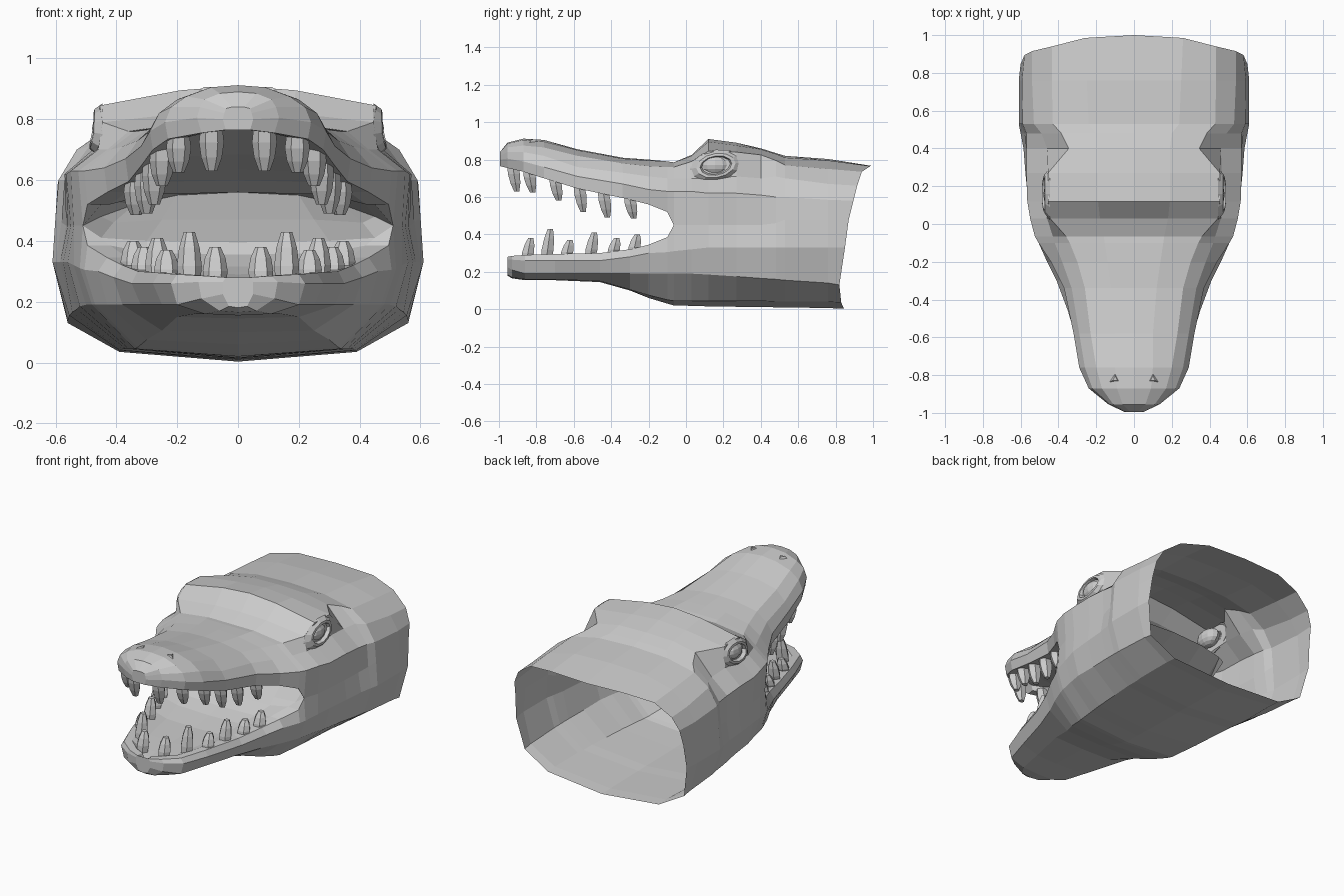
import bpy, bmesh, math
from mathutils import Vector, Matrix


def make(name, parts):
    """Loft half sections (x >= 0), close the front end and mirror across x.
    Each part is (sections, index of the lip point in a section)."""
    bm = bmesh.new()
    for sections, lip in parts:
        grid = [[bm.verts.new(p) for p in s] for s in sections]
        for a, b in zip(grid, grid[1:]):
            for i in range(len(a) - 1):
                bm.faces.new((a[i], a[i + 1], b[i + 1], b[i]))
        p = sections[0][lip]
        front = bm.verts.new((0, p.y, p.z))
        bm.faces.new([front] + grid[0] if lip == 0 else grid[0] + [front])
    bmesh.ops.duplicate(bm, geom=bm.verts[:] + bm.edges[:] + bm.faces[:])
    half = len(bm.verts) // 2
    for v in list(bm.verts)[half:]:
        v.co.x *= -1
    bmesh.ops.remove_doubles(bm, verts=bm.verts[:], dist=0.0005)
    bmesh.ops.recalc_face_normals(bm, faces=bm.faces[:])
    finish(name, bm)


def finish(name, bm):
    me = bpy.data.meshes.new(name)
    bm.to_mesh(me)
    bm.free()
    ob = bpy.data.objects.new(name, me)
    bpy.context.collection.objects.link(ob)


def rows(table, top):
    """Table row: y, z on the centre line, then (x, z) points."""
    out = []
    for y, zc, *pts in table:
        side = [Vector((x, y, z)) for x, z in pts]
        mid = [Vector((0, y, zc))]
        out.append(mid + side if top else side + mid)
    return out


# Upper half: centre, mid, brow, socket, cheek, lip
snout = rows([
    (-.995, .84, (.02, .84), (.04, .835), (.045, .82), (.05, .80), (.04, .765)),
    (-.955, .89, (.06, .885), (.11, .865), (.125, .84), (.135, .805), (.12, .755)),
    (-.87, .912, (.09, .905), (.17, .875), (.22, .84), (.24, .79), (.23, .735)),
    (-.76, .905, (.10, .895), (.20, .865), (.26, .82), (.29, .76), (.28, .70)),
    (-.58, .855, (.10, .85), (.23, .82), (.29, .76), (.32, .71), (.32, .645)),
    (-.34, .81, (.12, .805), (.26, .78), (.33, .73), (.37, .67), (.36, .595)),
    (-.20, .80, (.14, .795), (.30, .765), (.38, .71), (.44, .64), (.43, .56)),
    (-.10, .79, (.155, .79), (.34, .76), (.42, .70), (.505, .63), (.495, .52)),
], True)
skull = rows([
    (-.065, .785, (.16, .785), (.36, .76), (.43, .70), (.525, .63), (.51, .45)),
    (.03, .825, (.18, .82), (.445, .79), (.46, .70), (.55, .63), (.54, .45)),
    (.12, .91, (.19, .895), (.455, .845), (.465, .70), (.565, .62), (.55, .45)),
    (.27, .89, (.19, .875), (.455, .84), (.465, .71), (.57, .62), (.56, .45)),
    (.40, .86, (.19, .855), (.345, .825), (.46, .70), (.57, .61), (.565, .45)),
    (.48, .835, (.20, .83), (.385, .795), (.49, .71), (.57, .60), (.58, .46)),
    (.53, .82, (.24, .81), (.43, .77), (.53, .70), (.59, .60), (.60, .48)),
    (.76, .803, (.25, .795), (.435, .75), (.54, .67), (.593, .585), (.60, .48)),
    (.97, .765, (.26, .765), (.435, .735), (.54, .66), (.58, .58), (.59, .48)),
], True)
for p, y in zip(skull[-1], (1.0, .985, .94, .915, .895, .87)):
    p.y = y                                   # slanted neck opening
# Lower half: lip, side, edge, underside, centre
jaw = rows([
    (-.955, .18, (.04, .28), (.05, .265), (.05, .225), (.03, .185)),
    (-.93, .165, (.11, .285), (.13, .265), (.12, .21), (.06, .17)),
    (-.86, .155, (.20, .29), (.22, .26), (.20, .19), (.11, .16)),
    (-.70, .155, (.26, .295), (.28, .26), (.25, .19), (.14, .16)),
    (-.46, .145, (.33, .30), (.35, .26), (.32, .19), (.20, .15)),
    (-.30, .10, (.38, .32), (.41, .28), (.38, .19), (.25, .105)),
    (-.20, .06, (.43, .345), (.46, .30), (.43, .19), (.30, .075)),
    (-.10, .03, (.495, .385), (.505, .305), (.47, .19), (.33, .05)),
], False)
throat = rows([
    (-.065, .02, (.51, .45), (.52, .31), (.48, .19), (.34, .045)),
    (.03, .018, (.54, .45), (.54, .32), (.50, .19), (.35, .045)),
    (.12, .015, (.55, .45), (.56, .33), (.52, .185), (.36, .045)),
    (.27, .013, (.56, .45), (.575, .33), (.53, .175), (.37, .045)),
    (.40, .012, (.565, .45), (.585, .33), (.545, .165), (.38, .045)),
    (.48, .01, (.58, .46), (.60, .33), (.55, .16), (.385, .04)),
    (.53, .01, (.60, .48), (.61, .33), (.555, .155), (.39, .04)),
    (.76, .006, (.60, .48), (.61, .33), (.56, .14), (.39, .04)),
    (.84, .003, (.59, .48), (.60, .33), (.56, .13), (.39, .035)),
], False)
for p, y in zip(throat[-1], (.87, .85, .82, .83, .845)):
    p.y = y
make("head_shell", [(snout + skull, 5), (jaw + throat, 0)])


# Mouth lining: palate and floor meeting in the throat
def lining(lips, dz, ends):
    out = []
    for p in lips:
        q = Vector((p.x * .85, -.07 + (p.y + .07) * .95, p.z))
        out.append([p, q, Vector((q.x * .7, q.y, p.z + dz * .8)),
                    Vector((0, q.y, p.z + dz))])
    for y, *pts in ends:
        out.append([Vector((x, y, z)) for x, z in pts])
    return out


back = (.36, (.37, .50), (.34, .52), (.20, .55), (0, .56))
palate = lining([s[-1] for s in snout], .04, [
    (-.065, (.51, .45), (.45, .52), (.30, .575), (0, .58)),
    (.12, (.45, .48), (.41, .53), (.25, .565), (0, .57)), back])
floor = lining([s[0] for s in jaw], -.03, [
    (-.065, (.51, .45), (.45, .41), (.30, .40), (0, .395)),
    (.12, (.45, .48), (.41, .46), (.25, .47), (0, .47)), back])
make("mouth_lining", [(palate, 0), (floor, 0)])


# Teeth: blunt six-sided pegs, bulging below the root
def teeth(name, spots):
    bm = bmesh.new()
    for x, y, z0, z1 in spots:
        for s in (-1, 1):
            rings = []
            for t, r in ((-.15, .036), (.25, .041), (.65, .034), (1, .018)):
                z = z0 + (z1 - z0) * t
                rings.append([bm.verts.new((s * x + r * math.cos(k * math.pi / 3),
                                            y + .02 * t + r * .9 * math.sin(k * math.pi / 3), z))
                              for k in range(6)])
            for a, b in zip(rings, rings[1:]):
                for k in range(6):
                    bm.faces.new((a[k], a[k - 1], b[k - 1], b[k]))
            bm.faces.new(rings[-1])
    bmesh.ops.recalc_face_normals(bm, faces=bm.faces[:])
    finish(name, bm)


teeth("upper_teeth", [(.087, -.925, .755, .63), (.195, -.84, .73, .625),
                      (.25, -.70, .69, .58), (.275, -.57, .645, .52),
                      (.30, -.44, .61, .49), (.335, -.30, .585, .485)])
teeth("lower_teeth", [(.075, -.85, .275, .38), (.16, -.745, .28, .43),
                      (.235, -.64, .285, .37), (.265, -.51, .29, .41),
                      (.31, -.39, .30, .38), (.345, -.28, .31, .40)])

# Eyes: flattened ball, stepped eyelid rim and a small nostril ridge per side
for s, side in ((-1, "left"), (1, "right")):
    bm = bmesh.new()
    bmesh.ops.create_uvsphere(bm, u_segments=12, v_segments=8, radius=1)
    bm.transform(Matrix.Translation((s * .43, .155, .77)) @
                 Matrix.Diagonal((.05, .085, .055, 1)))
    finish(side + "_eyeball", bm)

    bm = bmesh.new()
    loops = []
    for ry, rz, x in ((.075, .045, .455), (.085, .052, .475),
                      (.105, .065, .472), (.14, .085, .445)):
        loop = []
        for k in range(12):
            a = k * math.pi / 6
            y, z = ry * math.cos(a), rz * math.sin(a)
            lean = -.25 * z if z < 0 else 0      # lower lid sits further out
            loop.append(bm.verts.new((s * (x + lean), .16 + y, .768 + z + .12 * y)))
        loops.append(loop)
    for a, b in zip(loops, loops[1:]):
        for k in range(12):
            bm.faces.new((a[k], a[k - 1], b[k - 1], b[k]))
    bmesh.ops.recalc_face_normals(bm, faces=bm.faces[:])
    finish(side + "_eyelid", bm)

    bm = bmesh.new()
    bmesh.ops.create_cone(bm, cap_ends=True, segments=3, radius1=.04,
                          radius2=.015, depth=.02)
    bm.transform(Matrix.Translation((s * .1, -.82, .896)))
    finish(side + "_nostril", bm)
